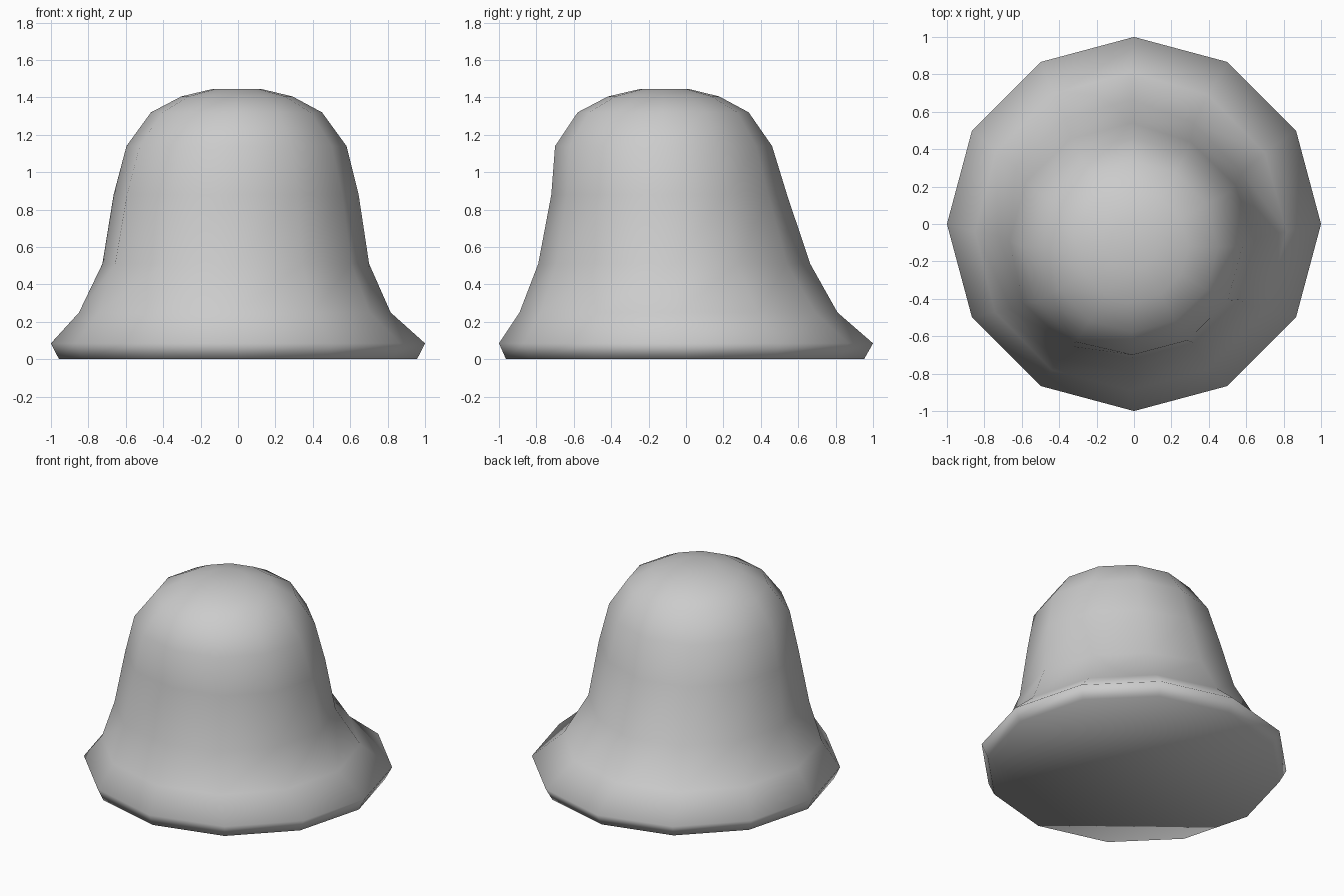
import bpy, bmesh
from math import cos, sin, pi

if "Cube" in bpy.data.objects:
    bpy.data.objects.remove(bpy.data.objects["Cube"])

SIDES = 12
# Rings of the bell: x radius, y radius, centre x, centre y, height, diagonal lean
RINGS = [
    (0.957, 0.957, 0.0, -0.005, 0.0, 0),          # foot of the rim
    (1.0, 1.0, 0.0, 0.0, 0.085, 0),               # widest edge
    (0.833, 0.85, -0.017, -0.04, 0.25, 0.005),    # flare
    (0.713, 0.727, -0.012, -0.063, 0.51, 0.027),
    (0.655, 0.63, -0.01, -0.09, 0.88, 0.016),
    (0.588, 0.58, -0.008, -0.12, 1.14, 0.008),    # shoulder
    (0.457, 0.457, -0.008, -0.122, 1.32, 0),
    (0.297, 0.297, -0.006, -0.12, 1.405, 0),
    (0.13, 0.13, -0.006, -0.115, 1.445, 0),       # crown
]


def loft(name, rings):
    bm = bmesh.new()
    loops = []
    for rx, ry, cx, cy, z, lean in rings:
        loop = []
        for i in range(SIDES):
            a = 2 * pi * i / SIDES
            d = lean * max(0, sin(2 * a)) / sin(pi / 3)
            loop.append(bm.verts.new((cx + rx * cos(a) - d,
                                      cy + ry * sin(a) - d, z)))
        loops.append(loop)
    for a, b in zip(loops, loops[1:]):
        for i in range(SIDES):
            j = (i + 1) % SIDES
            bm.faces.new((a[i], a[j], b[j], b[i]))
    bm.faces.new(loops[0][::-1])
    bm.faces.new(loops[-1])
    for f in bm.faces:
        f.smooth = True
    mesh = bpy.data.meshes.new(name)
    bm.to_mesh(mesh)
    bm.free()
    obj = bpy.data.objects.new(name, mesh)
    bpy.context.collection.objects.link(obj)
    return obj


# Flared bell body with flat closed base and slightly leaning crown
loft("bell_body", RINGS)
